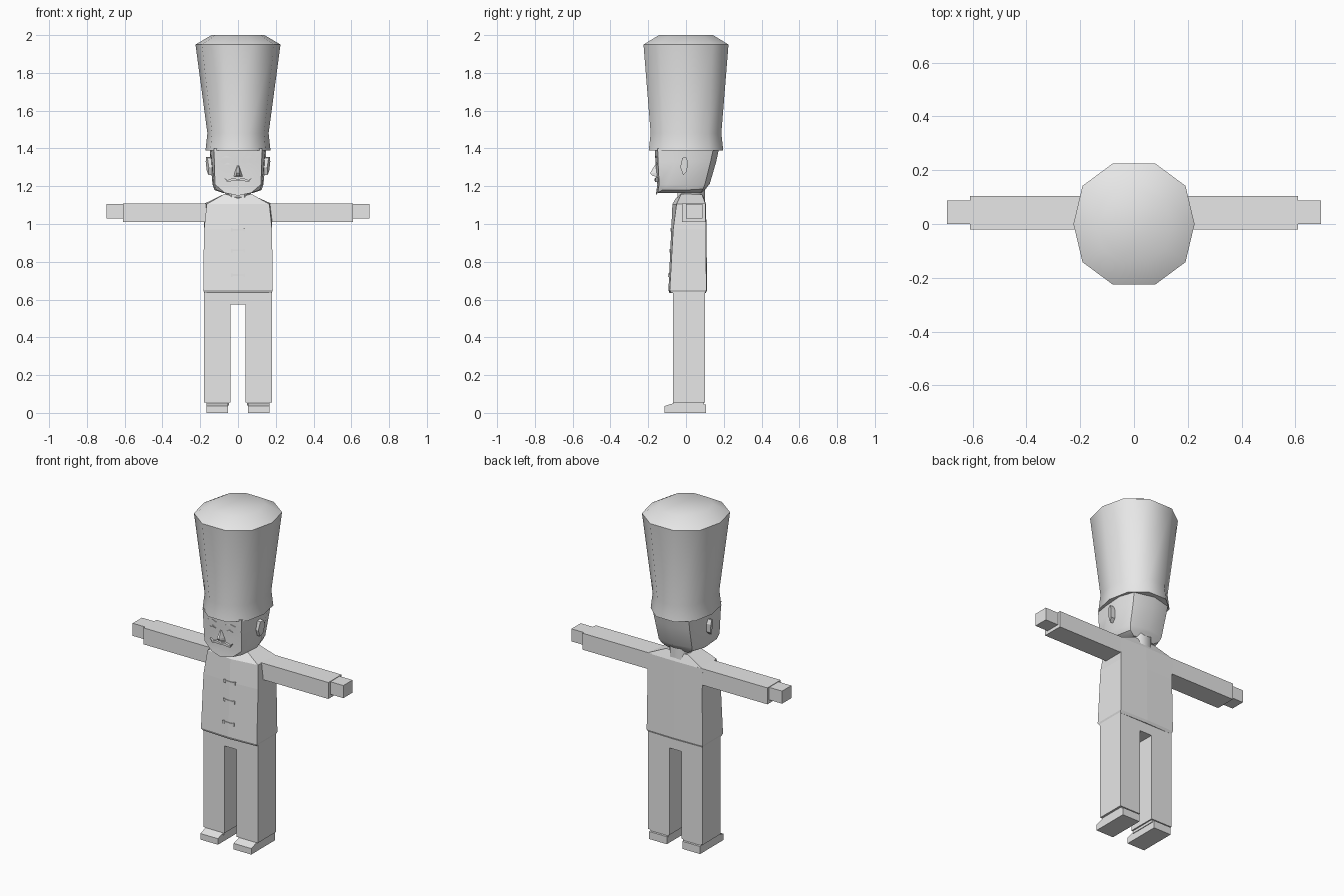
import bpy, bmesh, math

grey = bpy.data.materials.new("plain grey")
grey.diffuse_color = (0.8, 0.8, 0.8, 1)


def finish(name, bm, smooth=None):
    bmesh.ops.recalc_face_normals(bm, faces=bm.faces)
    me = bpy.data.meshes.new(name)
    bm.to_mesh(me)
    bm.free()
    me.materials.append(grey)
    if smooth:
        me.shade_smooth()
        me.set_sharp_from_angle(angle=math.radians(smooth))
    ob = bpy.data.objects.new(name, me)
    bpy.context.collection.objects.link(ob)
    return ob


def loft(name, rings, smooth=None):
    """Skin a stack of rings with equal point counts and cap both ends."""
    bm = bmesh.new()
    vs = [[bm.verts.new(p) for p in r] for r in rings]
    n = len(vs[0])
    for a, b in zip(vs, vs[1:]):
        for i in range(n):
            j = (i + 1) % n
            bm.faces.new((a[i], a[j], b[j], b[i]))
    bm.faces.new(vs[0])
    bm.faces.new(vs[-1])
    return finish(name, bm, smooth)


def sym(half, z):
    """Right-hand outline from front to back, mirrored into a closed ring.
    Points may carry their own height as a third value."""
    pts = [(p[0], p[1], p[2] if len(p) > 2 else z) for p in half]
    return pts + [(-x, y, h) for x, y, h in reversed(pts) if x > 1e-6]


def box(name, x0, x1, y0, y1, z0, z1):
    return loft(name, [[(x0, y0, z), (x1, y0, z), (x1, y1, z), (x0, y1, z)]
                       for z in (z0, z1)])


# tall flared hat: ten-sided, with a flared band and chamfered crown
TEN = [(0.35, -1), (0.85, -0.63), (1, 0), (0.85, 0.63), (0.35, 1)]


def hat_ring(sx, sy, z, dy=0.0):
    return sym([(x * sx, y * sy + dy) for x, y in TEN], z)


loft("hat", [hat_ring(0.172, 0.197, 1.39), hat_ring(0.162, 0.187, 1.48),
             hat_ring(0.225, 0.225, 1.95), hat_ring(0.14, 0.143, 2.0)], 45)

# head: faceted face, tapering jaw and back of head
loft("head", [
    sym([(0, -0.155), (0.06, -0.15), (0.08, -0.12), (0.08, 0.02),
         (0.07, 0.08), (0, 0.09)], 1.165),
    sym([(0, -0.16, 1.15), (0.07, -0.15, 1.165), (0.115, -0.125, 1.18),
         (0.125, 0.0, 1.18), (0.10, 0.09, 1.185), (0, 0.115, 1.20)], 1.17),
    sym([(0, -0.152), (0.122, -0.142), (0.128, -0.10), (0.135, 0.02),
         (0.11, 0.10), (0, 0.125)], 1.21),
    sym([(0, -0.162), (0.125, -0.148), (0.138, -0.06), (0.146, 0.05),
         (0.115, 0.13), (0, 0.16)], 1.33),
    sym([(0, -0.165), (0.128, -0.15), (0.143, -0.06), (0.15, 0.06),
         (0.12, 0.145), (0, 0.175)], 1.40)], 35)

# neck
loft("neck", [sym([(0.035, -0.045), (0.07, 0.0), (0.07, 0.06), (0.035, 0.10)], z)
              for z in (1.10, 1.21)], 50)

# nose: small wedge
loft("nose", [
    [(-0.025, -0.15, 1.25), (0.025, -0.15, 1.25), (0.008, -0.178, 1.255),
     (-0.008, -0.178, 1.255)],
    [(-0.02, -0.15, 1.27), (0.02, -0.15, 1.27), (0.007, -0.19, 1.27),
     (-0.007, -0.19, 1.27)],
    [(-0.007, -0.15, 1.31), (0.007, -0.15, 1.31), (0.003, -0.166, 1.31),
     (-0.003, -0.166, 1.31)]])

# coat: flared hem, chest and sloping shoulders
loft("coat", [
    sym([(0, -0.088), (0.178, -0.078), (0.178, 0.10), (0, 0.105)], 0.635),
    sym([(0, -0.093), (0.184, -0.086), (0.184, 0.108), (0, 0.112)], 0.65),
    sym([(0, -0.078), (0.18, -0.068), (0.18, 0.105), (0, 0.108)], 0.97),
    sym([(0, -0.072), (0.166, -0.05), (0.184, 0.104), (0, 0.106)], 1.105),
    sym([(0, -0.055, 1.135), (0.07, -0.025, 1.16), (0.07, 0.085, 1.155),
         (0, 0.09, 1.15)], 1.15)])

# hips
box("hips", -0.18, 0.18, -0.07, 0.10, 0.575, 0.66)

for s, side in ((-1, "left"), (1, "right")):
    def limb(name, xa, xb, *rest):
        return box(side + "_" + name, *sorted((s * xa, s * xb)), *rest)

    limb("sleeve", 0.15, 0.61, -0.02, 0.104, 1.01, 1.108)
    limb("hand", 0.60, 0.695, 0.0, 0.087, 1.03, 1.105)
    limb("leg", 0.04, 0.18, -0.07, 0.10, 0.055, 0.59)
    limb("ankle", 0.048, 0.167, -0.065, 0.095, 0.04, 0.06)

    # shoe with a sloping toe
    prof = [(-0.115, 0), (0.107, 0), (0.107, 0.045), (-0.06, 0.053), (-0.115, 0.036)]
    loft(side + "_shoe", [[(s * x, y, z) for y, z in prof] for x in (0.052, 0.168)])

    # ear, flaring outward at the back
    rim = [(-0.03, 1.30), (-0.02, 1.35), (0.0, 1.355), (0.01, 1.33),
           (0.005, 1.28), (-0.015, 1.26)]
    loft(side + "_ear", [
        [(s * 0.13, y, z) for y, z in rim],
        [(s * (0.158 + 0.35 * (y + 0.02)) + s * 0.08 * (z - 1.3), y, z)
         for y, z in rim]])

    # moustache half, thin and curled up at the tip
    must = [(0.0, 1.238), (0.03, 1.243), (0.055, 1.232), (0.072, 1.245),
            (0.058, 1.222), (0.03, 1.228), (0.0, 1.228)]
    loft(side + "_moustache", [[(s * x, y + 0.07 * x, z) for x, z in must]
                               for y in (-0.152, -0.167)])

    # thin eyebrow and eye plates
    for name, z, h, x0, x1 in (("eyebrow", 1.36, 0.008, 0.03, 0.09),
                               ("eye", 1.325, 0.01, 0.035, 0.075)):
        mid = (x0 + x1) / 2
        shape = [(x0, z - h), (mid, z), (x1, z - h), (mid, z - h)]
        loft(side + "_" + name, [[(s * x, y + 0.11 * x, zz) for x, zz in shape]
                                 for y in (-0.158, -0.1665)])

    # coat fastenings
    for i, z in enumerate((0.73, 0.86, 0.97)):
        yf = -0.093 + 0.047 * (z - 0.65)
        limb(f"cord_{i}", 0.0, 0.035, yf - 0.003, yf + 0.008, z - 0.004, z + 0.004)
        limb(f"toggle_{i}", 0.028, 0.038, yf - 0.005, yf + 0.008, z - 0.011, z + 0.008)
